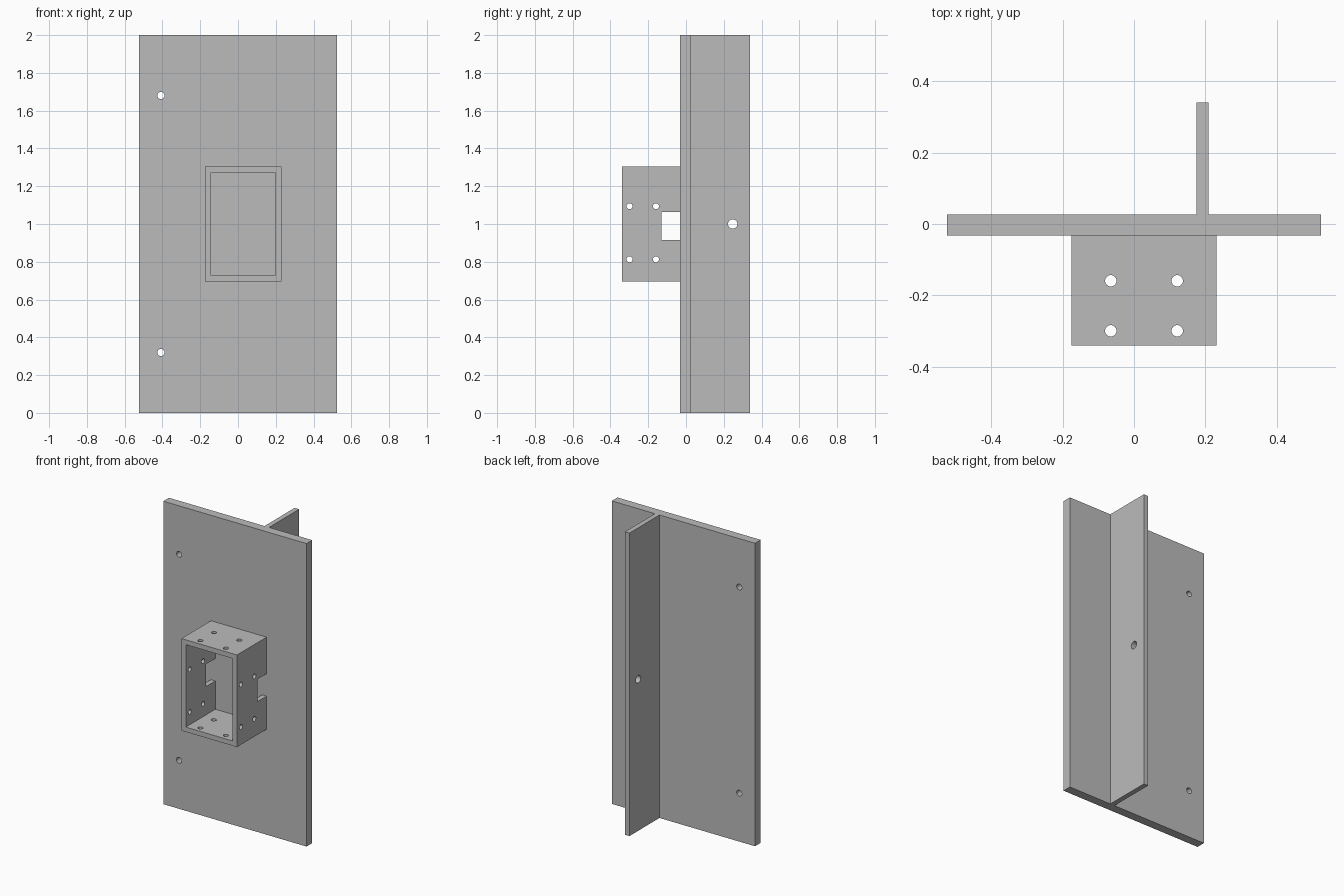
import bpy
from math import pi, radians

if "Cube" in bpy.data.objects:
    bpy.data.objects.remove(bpy.data.objects["Cube"])

# Dark grey finish
grey = bpy.data.materials.new("dark_grey")
grey.diffuse_color = (0.5, 0.5, 0.5, 1)
grey.use_nodes = True
grey.node_tree.nodes["Principled BSDF"].inputs["Base Color"].default_value = grey.diffuse_color


def box(name, lo, hi):
    """Cuboid between two corner points."""
    x, y, z = ((a + b) / 2 for a, b in zip(lo, hi))
    bpy.ops.mesh.primitive_cube_add(size=1, location=(x, y, z))
    ob = bpy.context.object
    ob.name = ob.data.name = name
    ob.scale = [b - a for a, b in zip(lo, hi)]
    bpy.ops.object.transform_apply(location=True, rotation=False, scale=True)
    ob.data.materials.append(grey)
    return ob


def drill(center, axis, radius, depth):
    """Cylinder cutter along the given axis."""
    rot = {'X': (0, pi / 2, 0), 'Y': (pi / 2, 0, 0), 'Z': (0, 0, 0)}[axis]
    bpy.ops.mesh.primitive_cylinder_add(vertices=24, radius=radius, depth=depth,
                                        location=center, rotation=rot)
    ob = bpy.context.object
    ob.data.materials.append(grey)
    return ob


def cut(ob, cutters):
    """Subtract every cutter from the part, then remove the cutters."""
    bpy.context.view_layer.objects.active = ob
    for c in cutters:
        c.hide_render = True
        mod = ob.modifiers.new("cut", 'BOOLEAN')
        mod.operation = 'DIFFERENCE'
        mod.solver = 'EXACT'
        mod.object = c
        bpy.ops.object.modifier_apply(modifier=mod.name)
        bpy.data.objects.remove(c, do_unlink=True)
    bpy.ops.object.select_all(action='DESELECT')
    ob.select_set(True)
    bpy.ops.object.shade_smooth_by_angle(angle=radians(30))


FRONT, BACK = -0.032, 0.027   # plate faces
DEEP = 0.34                   # reach of box and fin

# Main plate with two mounting holes
plate = box("main_plate", (-0.523, FRONT, 0), (0.523, BACK, 2))
cut(plate, [drill((-0.408, 0, z), 'Y', 0.019, 0.3) for z in (0.32, 1.68)])

# Rear fin with one hole
fin = box("rear_fin", (0.175, BACK, 0), (0.208, DEEP, 2))
cut(fin, [drill((0.19, 0.247, 1.0), 'X', 0.025, 0.3)])

# Open rectangular box on the front
x0, x1, z0, z1, wall = -0.175, 0.231, 0.696, 1.304, 0.032
sleeve = box("front_box", (x0, -DEEP, z0), (x1, FRONT, z1))
cutters = [
    box("bore", (x0 + wall, -0.5, z0 + wall), (x1 - wall, 0.1, z1 - wall)),
    box("side_notch", (-0.5, -0.129, 0.915), (0.5, 0.1, 1.063)),
]
for y in (-0.299, -0.159):
    cutters += [drill((0, y, z), 'X', 0.016, 1) for z in (0.813, 1.094)]
    cutters += [drill((x, y, 1), 'Z', 0.016, 1) for x in (-0.065, 0.121)]
cut(sleeve, cutters)
